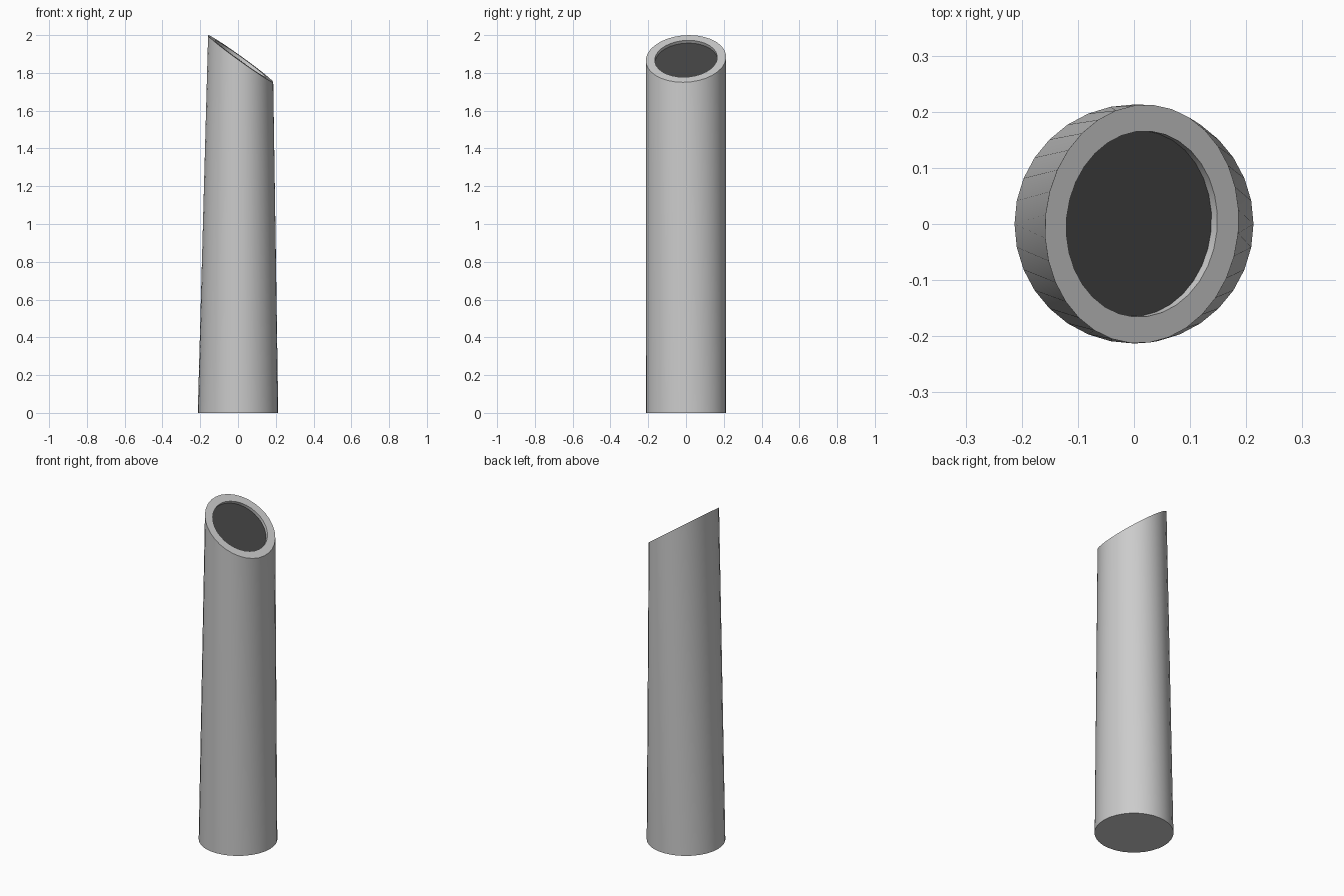
import bpy, bmesh
from math import cos, sin, pi, radians
from mathutils import Matrix, Vector

if "Cube" in bpy.data.objects:
    bpy.data.objects.remove(bpy.data.objects["Cube"])

SIDES = 32
R_OUT, R_IN, RECESS = 0.213, 0.166, 0.018

# Tilted frame of the slanted mouth
mouth = (Matrix.Translation((0.014, 0, 1.875))
         @ Matrix.Rotation(radians(-5.5), 4, 'Z')
         @ Matrix.Rotation(radians(35.9), 4, 'Y'))


def ring(bm, radius, z, frame):
    return [bm.verts.new(frame @ Vector((radius * cos(2 * pi * i / SIDES),
                                         radius * sin(2 * pi * i / SIDES), z)))
            for i in range(SIDES)]


def bridge(bm, a, b, smooth):
    for i in range(SIDES):
        j = (i + 1) % SIDES
        bm.faces.new((a[i], a[j], b[j], b[i])).smooth = smooth


bm = bmesh.new()
base = ring(bm, R_OUT, 0, Matrix.Identity(4))
rim = ring(bm, R_OUT, 0, mouth)
lip = ring(bm, R_IN, 0, mouth)
floor = ring(bm, R_IN, -RECESS, mouth)

# Underside, outer wall, flat rim, short inner wall, dark opening
bm.faces.new(base[::-1])
bridge(bm, base, rim, True)
bridge(bm, rim, lip, False)
bridge(bm, lip, floor, True)
bm.faces.new(floor).material_index = 1

mesh = bpy.data.meshes.new("slanted_pipe")
bm.to_mesh(mesh)
bm.free()
pipe = bpy.data.objects.new("slanted_pipe", mesh)
bpy.context.collection.objects.link(pipe)

# Materials: plain grey tube, dark opening
for name, v in (("pipe_grey", 0.8), ("dark_opening", 0.06)):
    mat = bpy.data.materials.new(name)
    mat.diffuse_color = (v, v, v, 1)
    mat.use_nodes = True
    mat.node_tree.nodes["Principled BSDF"].inputs["Base Color"].default_value = mat.diffuse_color
    mesh.materials.append(mat)

bpy.context.view_layer.objects.active = pipe
pipe.select_set(True)
bpy.ops.object.shade_smooth_by_angle(angle=radians(30))
